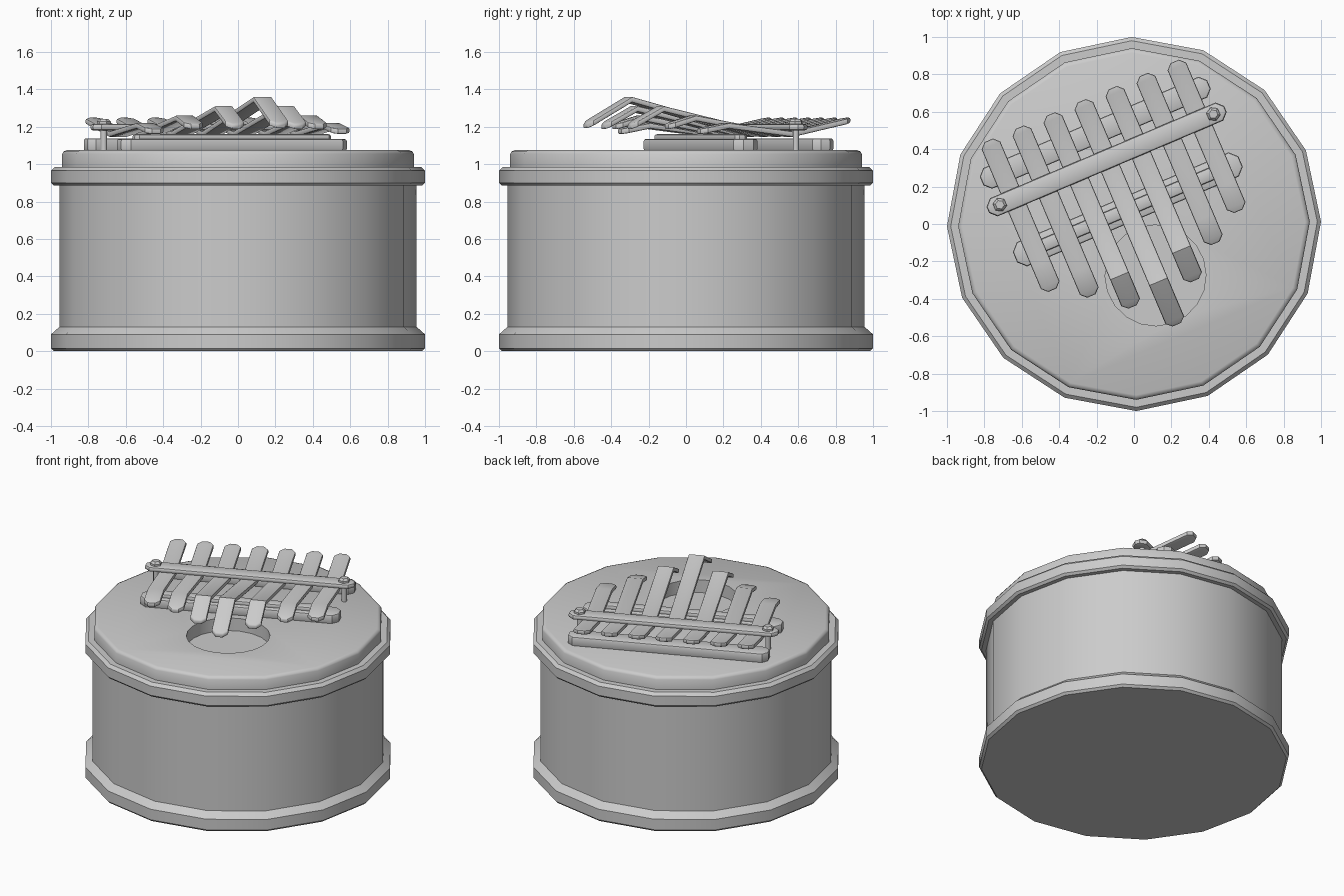
import bpy, bmesh, math
from mathutils import Matrix, Vector

if "Cube" in bpy.data.objects:
    bpy.data.objects.remove(bpy.data.objects["Cube"])

SIDES = 16
mat = bpy.data.materials.new("plain grey")
mat.diffuse_color = (0.6, 0.6, 0.6, 1)
mat.use_nodes = True
mat.node_tree.nodes["Principled BSDF"].inputs["Base Color"].default_value = mat.diffuse_color

# Frame of the tine assembly: u along the bars, v toward the back
TURN = Matrix.Rotation(math.radians(23), 4, 'Z')


def finish(name, bm, angle=40, matrix=None):
    if matrix:
        bm.transform(matrix)
    bmesh.ops.recalc_face_normals(bm, faces=bm.faces)
    me = bpy.data.meshes.new(name)
    bm.to_mesh(me)
    bm.free()
    me.materials.append(mat)
    ob = bpy.data.objects.new(name, me)
    bpy.context.collection.objects.link(ob)
    smooth(ob, angle)
    return ob


def smooth(ob, angle):
    bpy.ops.object.select_all(action='DESELECT')
    ob.select_set(True)
    bpy.context.view_layer.objects.active = ob
    bpy.ops.object.shade_smooth_by_angle(angle=math.radians(angle))


def lathe(name, profile, sides=SIDES, centre=(0, 0), phase=0.7, angle=40, matrix=None):
    """Closed turned solid from (radius, z) pairs, bottom to top."""
    bm = bmesh.new()
    rings = []
    for r, z in profile:
        ring = []
        for i in range(sides):
            a = math.radians(phase) + 2 * math.pi * i / sides
            ring.append(bm.verts.new((centre[0] + r * math.cos(a), centre[1] + r * math.sin(a), z)))
        rings.append(ring)
    for lo, hi in zip(rings, rings[1:]):
        for i in range(sides):
            j = (i + 1) % sides
            bm.faces.new((lo[i], lo[j], hi[j], hi[i]))
    bm.faces.new(rings[0])
    bm.faces.new(rings[-1])
    return finish(name, bm, angle, matrix)


def strip(name, path, width, thick, u=0.0, corner=0.03, bevel=0.008):
    """Flat strip along a (v, z) path with chamfered ends and softened edges."""
    # Extra stations make the rounded ends
    (v0, z0), (v1, z1) = path[0], path[1]
    (v3, z3), (v2, z2) = path[-1], path[-2]
    d0 = (Vector((v1, z1)) - Vector((v0, z0))).normalized() * corner
    d1 = (Vector((v2, z2)) - Vector((v3, z3))).normalized() * corner
    h = width / 2
    st = [(v0, z0, h - corner), (v0 + d0.x, z0 + d0.y, h)]
    st += [(v, z, h) for v, z in path[1:-1]]
    st += [(v3 + d1.x, z3 + d1.y, h), (v3, z3, h - corner)]
    bm = bmesh.new()
    secs = []
    for v, z, w in st:
        secs.append([bm.verts.new((u + x, v, z + t)) for x, t in
                     ((-w, -thick / 2), (w, -thick / 2), (w, thick / 2), (-w, thick / 2))])
    for a, b in zip(secs, secs[1:]):
        for i in range(4):
            j = (i + 1) % 4
            bm.faces.new((a[i], a[j], b[j], b[i]))
    bm.faces.new(secs[0])
    bm.faces.new(secs[-1])
    bmesh.ops.recalc_face_normals(bm, faces=bm.faces)
    rim = [e for e in bm.edges if e.calc_face_angle(0) > math.radians(60)]
    bmesh.ops.bevel(bm, geom=rim, offset=bevel, segments=2, affect='EDGES', profile=0.5)
    return finish(name, bm, 35, TURN)


def cross_bar(name, v, half, width, z0, z1, corner, bevel):
    """Bar lying along u: a strip turned a quarter and placed at v."""
    ob = strip(name, [(-half, (z0 + z1) / 2), (half, (z0 + z1) / 2)],
               width, z1 - z0, 0, corner, bevel)
    ob.data.transform(TURN @ Matrix.Translation((0, v, 0)) @
                      Matrix.Rotation(math.radians(-90), 4, 'Z') @ TURN.inverted())
    return ob


# Drum body with flared foot and upper rim
lathe("drum_body", [(0.985, 0), (1.0, 0.015), (1.0, 0.09), (0.955, 0.13), (0.955, 0.885),
                    (0.985, 0.885), (1.0, 0.9), (1.0, 0.965), (0.98, 0.985)])

# Lid with a sound hole
lid = lathe("lid", [(0.94, 0.98), (0.94, 1.055), (0.932, 1.068), (0.915, 1.075)])
cutter = lathe("hole_cutter", [(0.27, 0.9), (0.27, 1.2)], 20, (0.115, -0.275))
cut = lid.modifiers.new("sound_hole", 'BOOLEAN')
cut.object = cutter
cut.solver = 'EXACT'
bpy.context.view_layer.objects.active = lid
bpy.ops.object.modifier_apply(modifier=cut.name)
bpy.data.objects.remove(cutter, do_unlink=True)
smooth(lid, 40)

# Bridges under the tines
cross_bar("back_bridge", 0.53, 0.66, 0.12, 1.07, 1.138, 0.035, 0.012)
cross_bar("front_bridge", 0.085, 0.655, 0.14, 1.07, 1.135, 0.04, 0.012)
cross_bar("front_bridge_ridge", 0.085, 0.57, 0.07, 1.125, 1.16, 0.02, 0.012)

# Clamp bar with a bolt at each end
cross_bar("clamp_bar", 0.375, 0.69, 0.105, 1.18, 1.215, 0.035, 0.014)
for side, u in (("left", -0.62), ("right", 0.62)):
    lathe(side + "_bolt_post", [(0.018, 1.06), (0.018, 1.2)], 8, (u, 0.375), 0, 50, TURN)
    lathe(side + "_bolt_head", [(0.038, 1.205), (0.038, 1.228), (0.024, 1.242)],
          6, (u, 0.375), 30, 20, TURN)

# Bent tines, longest in the middle: (tip v, tip z, peak v, peak z)
SHAPES = [(-0.585, 1.205, -0.335, 1.345), (-0.405, 1.20, -0.225, 1.295),
          (-0.265, 1.20, -0.115, 1.245), (-0.155, 1.175, 0.0, 1.205)]
for i in range(-3, 4):
    tip_v, tip_z, peak_v, peak_z = SHAPES[abs(i)]
    strip("tine_%d" % (i + 4),
          [(0.715, 1.235), (0.37, 1.16), (peak_v, peak_z), (tip_v, tip_z)],
          0.108, 0.03, i * 0.18)
